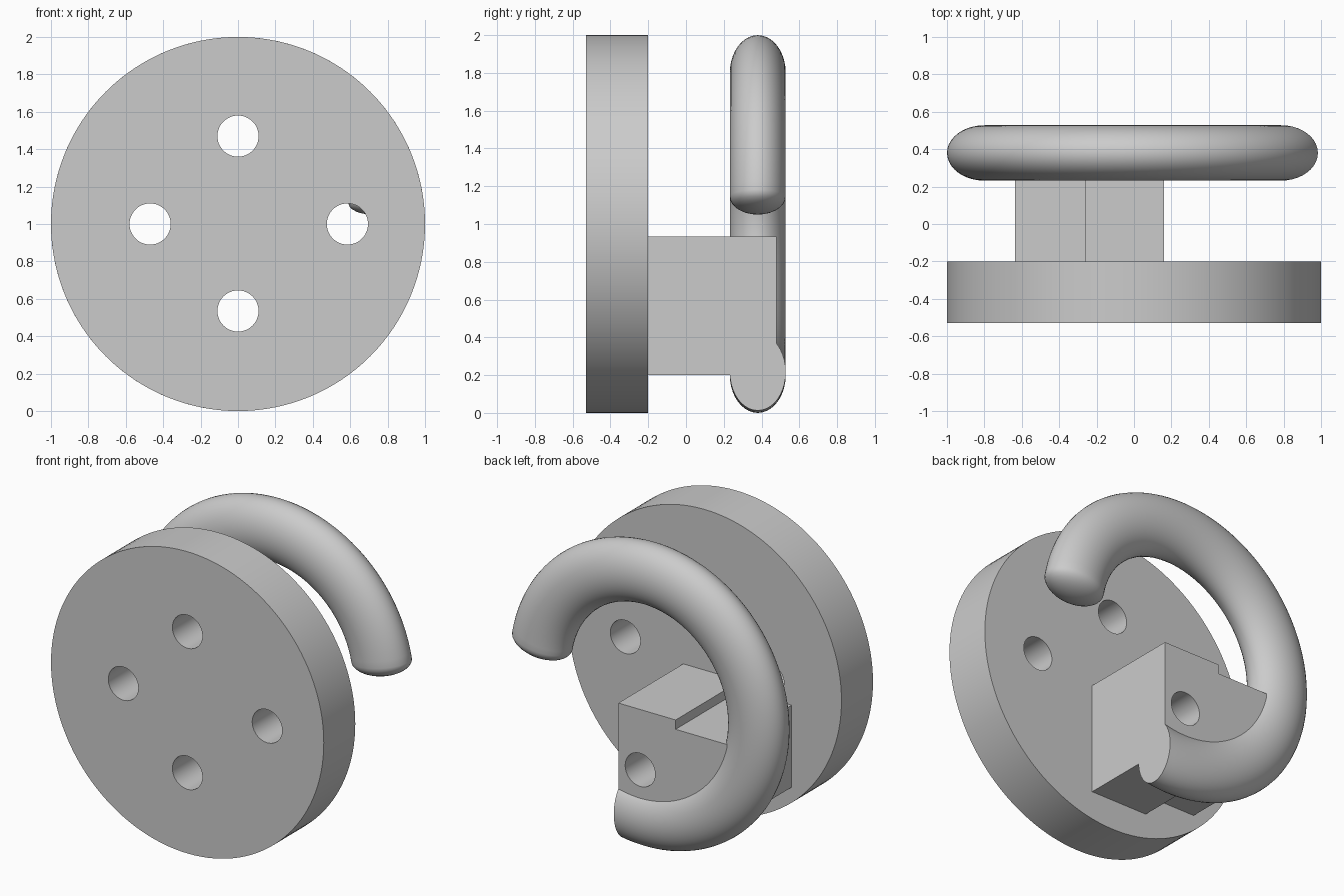
import bpy, bmesh
from math import pi, cos, sin, acos, sqrt, radians
from mathutils import Matrix, Vector

cube = bpy.data.objects.get("Cube")
if cube:
    bpy.data.objects.remove(cube, do_unlink=True)

GREY = (0.6, 0.6, 0.6, 1)
grey = bpy.data.materials.new("plain grey")
grey.use_nodes = True
grey.diffuse_color = GREY
grey.node_tree.nodes["Principled BSDF"].inputs["Base Color"].default_value = GREY


def finish(bm, name):
    bmesh.ops.recalc_face_normals(bm, faces=bm.faces)
    mesh = bpy.data.meshes.new(name)
    bm.to_mesh(mesh)
    bm.free()
    mesh.materials.append(grey)
    obj = bpy.data.objects.new(name, mesh)
    bpy.context.collection.objects.link(obj)
    return obj


def select(obj):
    bpy.ops.object.select_all(action="DESELECT")
    obj.select_set(True)
    bpy.context.view_layer.objects.active = obj


def cylinder(name, radius, x, z, y0, y1, sides):
    """Cylinder lying along y."""
    bm = bmesh.new()
    place = Matrix.Translation((x, (y0 + y1) / 2, z)) @ Matrix.Rotation(pi / 2, 4, "X")
    bmesh.ops.create_cone(bm, cap_ends=True, segments=sides, radius1=radius,
                          radius2=radius, depth=y1 - y0, matrix=place)
    return finish(bm, name)


def drill(obj, x, z):
    """Cut a round hole right through along y."""
    cutter = cylinder("hole_cutter", 0.11, x, z, -2, 2, 48)
    cutter.hide_render = True
    select(obj)
    mod = obj.modifiers.new("hole", "BOOLEAN")
    mod.operation = "DIFFERENCE"
    mod.solver = "EXACT"
    mod.object = cutter
    bpy.ops.object.modifier_apply(modifier=mod.name)
    bpy.data.objects.remove(cutter, do_unlink=True)


def smooth(obj, angle):
    select(obj)
    bpy.ops.object.shade_smooth_by_angle(angle=radians(angle))


# Round mounting plate with four holes
plate = cylinder("mounting_plate", 1, 0, 1, -0.53, -0.2, 128)
for x, z in ((0, 1.47), (0, 0.535), (-0.47, 1), (0.585, 1)):
    drill(plate, x, z)
smooth(plate, 30)

# Support block with a narrower section on its -x side
profile = [(0.16, 0.2), (0.16, 0.935), (-0.26, 0.935), (-0.26, 0.873),
           (-0.635, 0.873), (-0.635, 0.33), (-0.26, 0.33), (-0.26, 0.2)]
bm = bmesh.new()
face = bm.faces.new([bm.verts.new((x, -0.2, z)) for x, z in profile])
new = bmesh.ops.extrude_face_region(bm, geom=[face], use_keep_orig=True)["geom"]
bmesh.ops.translate(bm, vec=(0, 0.68, 0),
                    verts=[v for v in new if isinstance(v, bmesh.types.BMVert)])
block = finish(bm, "support_block")
drill(block, 0, 0.535)
smooth(block, 30)

# Open ring of oval section: domed free end, flat end flush with the block
RING_Y, MAJOR, RADIAL, DEPTH, DOME = 0.38, 0.8, 0.2, 0.148, 0.09
START, FLAT_X = radians(10.5), 0.16
SIDES, STEPS, DOME_STEPS = 40, 96, 8
section = [2 * pi * i / SIDES for i in range(SIDES)]
bm = bmesh.new()
rings = []
tangent = Vector((sin(START), 0, -cos(START)))
for k in range(1, DOME_STEPS + 1):
    a = pi / 2 * (1 - k / DOME_STEPS)
    loop = []
    for s in section:
        r = MAJOR + RADIAL * cos(s) * cos(a)
        p = Vector((r * cos(START), RING_Y + DEPTH * sin(s) * cos(a), 1 + r * sin(START)))
        loop.append(bm.verts.new(p + tangent * DOME * sin(a)))
    rings.append(loop)
for k in range(1, STEPS + 1):
    loop = []
    for s in section:
        r = MAJOR + RADIAL * cos(s)
        end = 2 * pi - acos(FLAT_X / r)
        t = START + (end - START) * k / STEPS
        loop.append(bm.verts.new((r * cos(t), RING_Y + DEPTH * sin(s), 1 + r * sin(t))))
    rings.append(loop)
for a, b in zip(rings, rings[1:]):
    for i in range(SIDES):
        j = (i + 1) % SIDES
        bm.faces.new((a[i], a[j], b[j], b[i]))
tip = bm.verts.new(Vector((MAJOR * cos(START), RING_Y, 1 + MAJOR * sin(START))) + tangent * DOME)
for i in range(SIDES):
    bm.faces.new((tip, rings[0][i], rings[0][(i + 1) % SIDES]))
bm.faces.new(rings[-1])
ring = finish(bm, "open_ring")
smooth(ring, 40)
